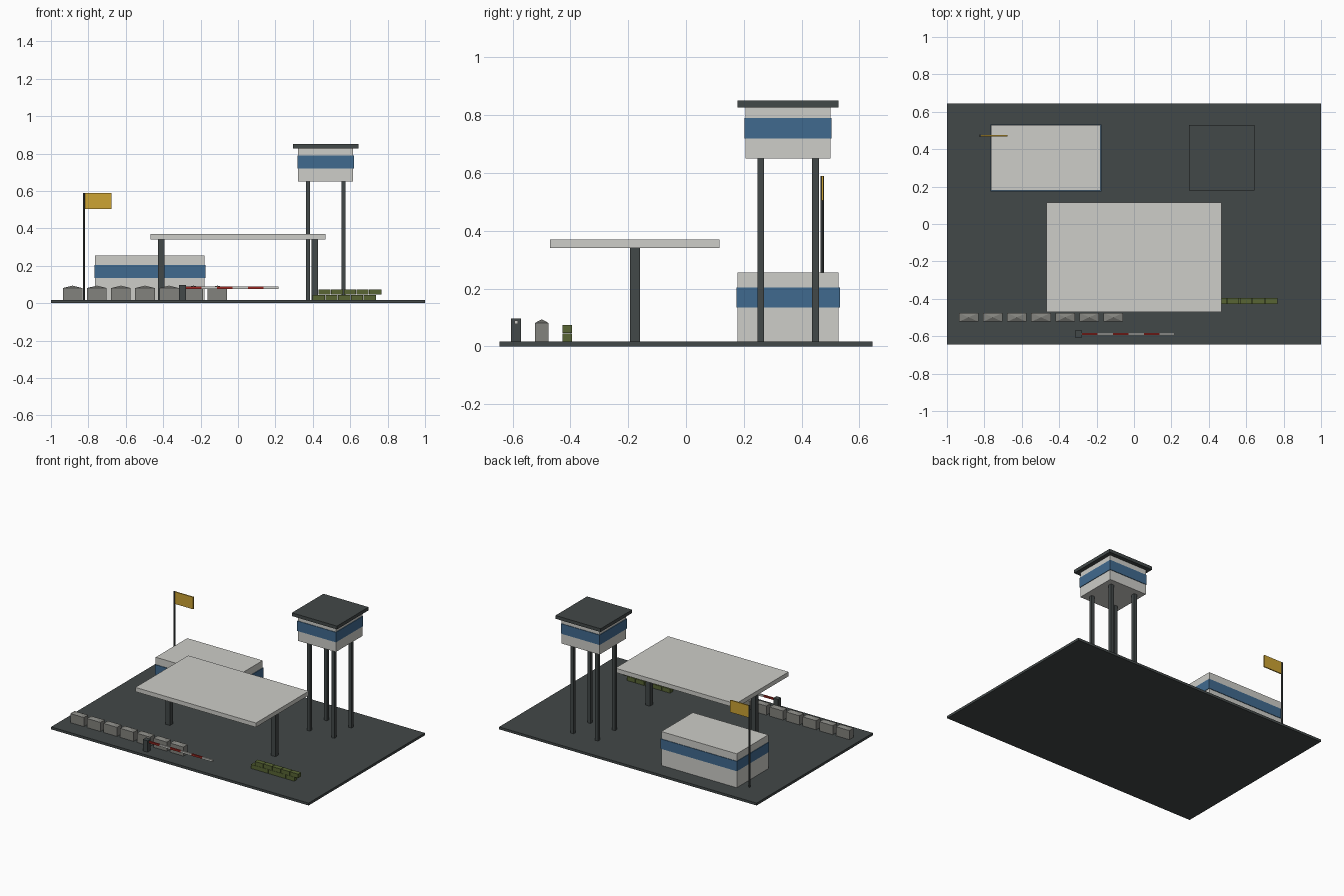
import bpy, bmesh
from mathutils import Vector

if "Cube" in bpy.data.objects:
    bpy.data.objects.remove(bpy.data.objects["Cube"])


def material(name, rgb):
    # sRGB 0-255 to linear
    lin = [((c / 255 + 0.055) / 1.055) ** 2.4 for c in rgb]
    m = bpy.data.materials.new(name)
    m.diffuse_color = (*lin, 1)
    m.use_nodes = True
    m.node_tree.nodes["Principled BSDF"].inputs["Base Color"].default_value = m.diffuse_color
    return m


WALL = material("pale_wall", (205, 205, 200))
DARK = material("dark_grey", (66, 72, 72))
BLUE = material("blue_band", (64, 106, 143))
GOLD = material("flag_gold", (204, 163, 52))
CONCRETE = material("concrete", (130, 130, 125))
GREEN = material("sandbag_green", (88, 101, 52))
RED = material("barrier_red", (160, 42, 36))


def finish(name, bm, mat):
    bmesh.ops.recalc_face_normals(bm, faces=bm.faces)
    mesh = bpy.data.meshes.new(name)
    bm.to_mesh(mesh)
    bm.free()
    mesh.materials.append(mat)
    ob = bpy.data.objects.new(name, mesh)
    bpy.context.collection.objects.link(ob)
    return ob


def box_bm(x, y, z0, z1, sx, sy):
    bm = bmesh.new()
    bmesh.ops.create_cube(bm, size=1)
    for v in bm.verts:
        v.co = Vector((x + v.co.x * sx, y + v.co.y * sy, (z0 + z1) / 2 + v.co.z * (z1 - z0)))
    return bm


def box(name, mat, x, y, z0, z1, sx, sy):
    return finish(name, box_bm(x, y, z0, z1, sx, sy), mat)


G = 0.017  # top of the ground slab
box("ground_slab", DARK, 0, 0, 0, G, 2, 1.29)

# Office building with window band
bx, by = -0.471, 0.353
box("office_block", WALL, bx, by, G, 0.255, 0.586, 0.35)
box("office_window_band", BLUE, bx, by, 0.135, 0.204, 0.594, 0.358)

# Canopy on two columns
box("canopy_roof", WALL, 0, -0.177, 0.34, 0.37, 0.936, 0.586)
for s in (-1, 1):
    box("canopy_column", DARK, s * 0.41, -0.177, G, 0.34, 0.035, 0.035)

# Watchtower
tx, ty = 0.469, 0.353
for sx in (-1, 1):
    for sy in (-1, 1):
        box("tower_leg", DARK, tx + sx * 0.095, ty + sy * 0.095, G, 0.65, 0.023, 0.023)
box("tower_cabin", WALL, tx, ty, 0.65, 0.827, 0.294, 0.294)
box("tower_window_band", BLUE, tx, ty, 0.72, 0.79, 0.302, 0.302)
box("tower_roof", DARK, tx, ty, 0.827, 0.85, 0.35, 0.35)

# Flag and pole
bm = bmesh.new()
bmesh.ops.create_cone(bm, cap_ends=True, segments=8, radius1=0.006, radius2=0.006, depth=0.59 - G)
bmesh.ops.translate(bm, verts=bm.verts, vec=(-0.824, 0.472, (0.59 + G) / 2))
finish("flag_pole", bm, DARK)
box("flag", GOLD, -0.748, 0.472, 0.504, 0.589, 0.142, 0.008)

# Concrete blocks with shallow pyramid tops
for i in range(7):
    bm = box_bm(-0.884 + i * 0.129, -0.499, G, 0.081, 0.105, 0.047)
    top = max(bm.faces, key=lambda f: f.calc_center_median().z)
    tip = bmesh.ops.poke(bm, faces=[top])["verts"][0]
    tip.co.z = 0.094
    finish("concrete_block", bm, CONCRETE)

# Striped boom gate
box("gate_post", DARK, -0.297, -0.588, G, 0.097, 0.036, 0.036)
for i in range(6):
    box("gate_arm_segment", WALL if i % 2 else RED,
        -0.236 + i * 0.0825, -0.588, 0.077, 0.089, 0.0825, 0.012)

# Two staggered rows of sandbags
for row in range(2):
    z = G + row * 0.029
    for i in range(5):
        box("sandbag", GREEN, 0.432 + row * 0.03 + i * 0.068, -0.411, z, z + 0.028, 0.065, 0.033)
